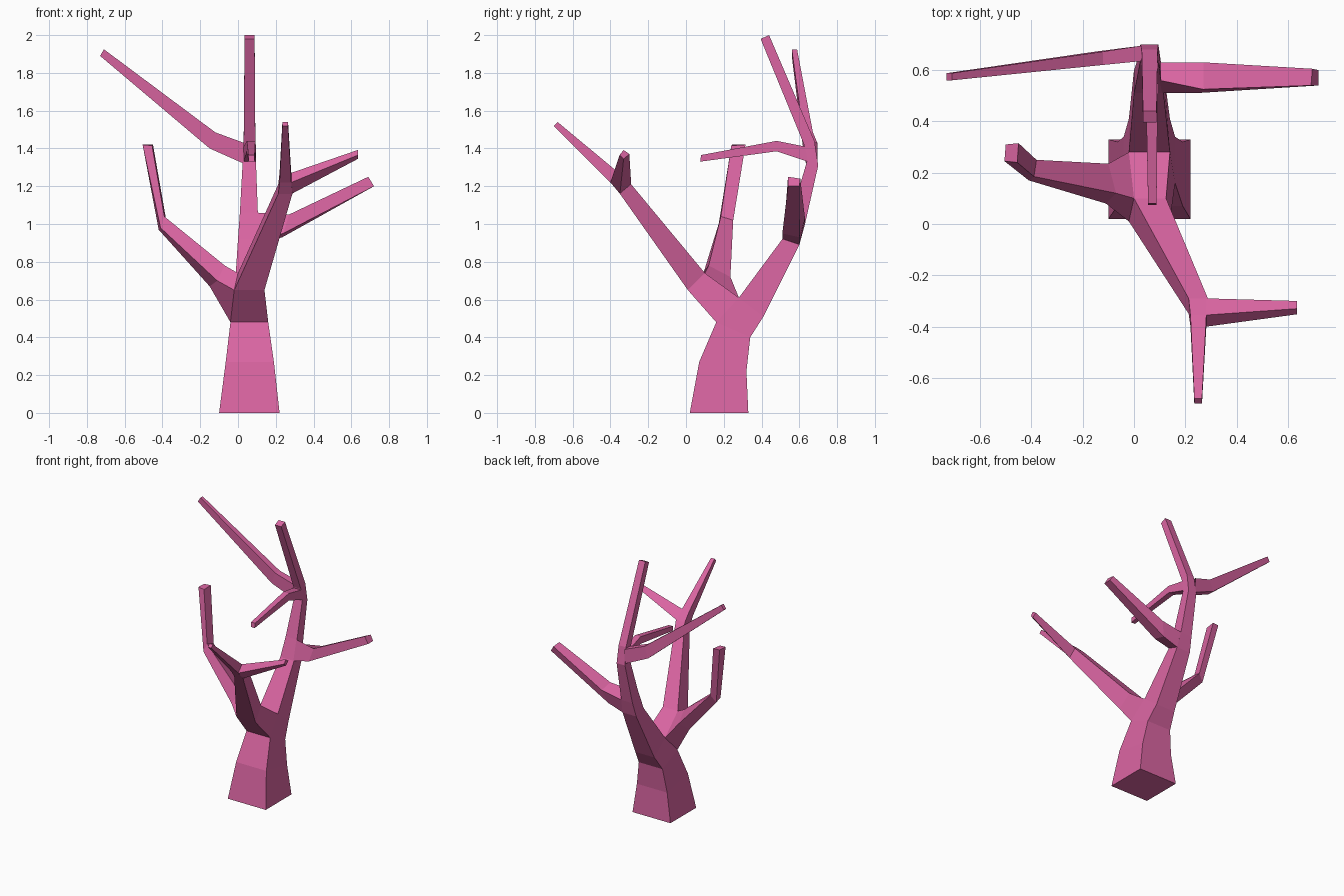
import bpy, bmesh

mat = bpy.data.materials.new("pink_bark")
mat.diffuse_color = (0.70, 0.13, 0.36, 1)


def yz(a, b, x0, x1):
    """Ring across x, given its two edges as (y, z)."""
    return [(x0, *a), (x1, *a), (x1, *b), (x0, *b)]


def xz(a, b, y0, y1):
    """Ring across y, given its two edges as (x, z)."""
    return [(a[0], y0, a[1]), (a[0], y1, a[1]), (b[0], y1, b[1]), (b[0], y0, b[1])]


def loft(name, rings, open_start=True):
    """Skin four-sided rings; branches stay open where they meet their parent."""
    bm = bmesh.new()
    loops = [[bm.verts.new(p) for p in r] for r in rings]
    start = bm.faces.new(loops[0])
    bm.faces.new(loops[-1])
    for r, s in zip(loops, loops[1:]):
        for i in range(4):
            j = (i + 1) % 4
            bm.faces.new((r[i], r[j], s[j], s[i]))
    bmesh.ops.recalc_face_normals(bm, faces=bm.faces[:])
    if open_start:
        bmesh.ops.delete(bm, geom=[start], context='FACES_ONLY')
    me = bpy.data.meshes.new(name)
    bm.to_mesh(me)
    bm.free()
    me.materials.append(mat)
    bpy.context.collection.objects.link(bpy.data.objects.new(name, me))


# Trunk, continuing as the back limb up to the highest tip
loft("trunk_and_back_limb", [
    yz((.02, 0), (.33, 0), -.10, .22),
    yz((.07, .27), (.32, .22), -.065, .19),
    yz((.16, .48), (.34, .40), -.04, .16),
    yz((.28, .61), (.41, .51), -.02, .14),
    yz((.51, .92), (.60, .89), 0, .115),
    yz((.56, 1.06), (.63, 1.0), .01, .105),
    yz((.64, 1.33), (.70, 1.31), .025, .095),
    yz((.625, 1.42), (.68, 1.44), .03, .092),
    yz((.395, 1.98), (.44, 2.0), .035, .088),
], open_start=False)

# Limb leaning to the front
loft("front_limb", [
    [(-.04, .16, .48), (.16, .16, .48), (.14, .28, .61), (-.02, .28, .61)],
    [(-.02, .01, .65), (.14, .01, .65), (.125, .10, .74), (0, .10, .74)],
    yz((-.35, 1.16), (-.29, 1.21), .213, .288),
    yz((-.40, 1.22), (-.355, 1.27), .22, .282),
    yz((-.70, 1.52), (-.68, 1.54), .235, .265),
])

# Twig off the side of the front limb
loft("front_limb_twig", [
    [(.285, -.35, 1.16), (.283, -.29, 1.21), (.28, -.355, 1.27), (.282, -.40, 1.22)],
    [(.635, -.33, 1.345), (.635, -.30, 1.37), (.635, -.33, 1.392), (.635, -.352, 1.365)],
])

# Bent limb on the left
loft("left_limb", [
    [(-.04, .16, .48), (-.02, .01, .65), (0, .10, .74), (-.02, .28, .61)],
    [(-.15, .17, .67), (-.11, .08, .70), (-.07, .12, .78), (-.10, .235, .72)],
    [(-.42, .235, .97), (-.41, .17, .98), (-.39, .185, 1.04), (-.38, .25, 1.02)],
    [(-.50, .31, 1.42), (-.505, .245, 1.42), (-.455, .24, 1.415), (-.45, .315, 1.42)],
])

# Branch on the right, off the back limb
loft("right_branch", [
    [(.11, .51, .92), (.11, .60, .89), (.10, .63, 1.0), (.10, .56, 1.06)],
    [(.24, .51, .95), (.235, .60, .93), (.27, .63, 1.03), (.27, .525, 1.05)],
    [(.72, .54, 1.20), (.72, .60, 1.20), (.695, .605, 1.24), (.69, .54, 1.25)],
])

# Upper branches around the top fork
loft("upper_front_branch", [
    yz((.645, 1.33), (.63, 1.41), .03, .095),
    yz((.48, 1.385), (.48, 1.44), .047, .092),
    yz((.075, 1.33), (.08, 1.365), .055, .088),
])
loft("upper_left_branch", [
    xz((.03, 1.32), (.03, 1.43), .635, .695),
    xz((-.15, 1.40), (-.12, 1.485), .62, .672),
    xz((-.73, 1.89), (-.71, 1.925), .56, .588),
])
